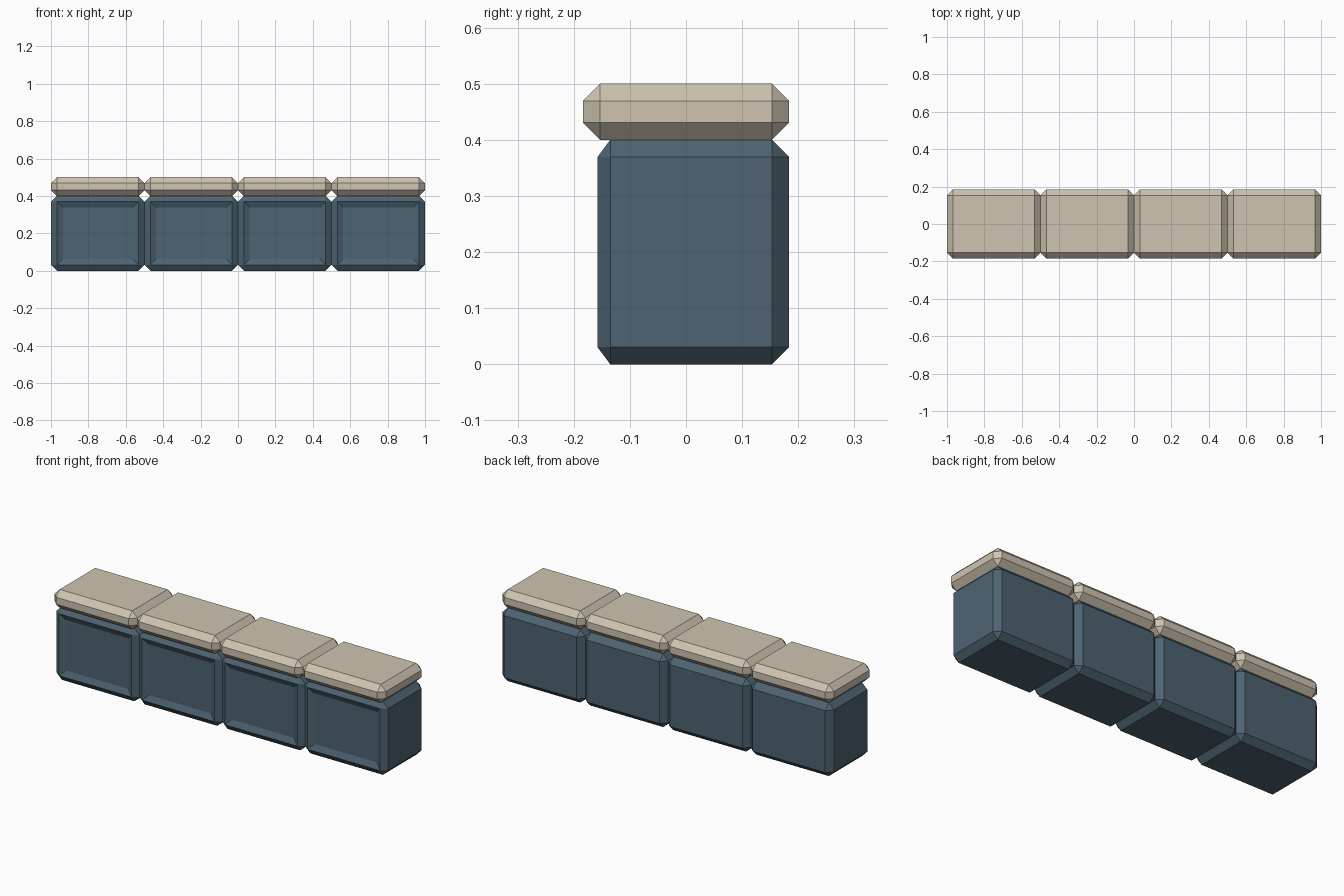
import bpy, bmesh
from mathutils import Vector

if "Cube" in bpy.data.objects:
    bpy.data.objects.remove(bpy.data.objects["Cube"])

CHAMFER = 0.031


def material(name, color):
    m = bpy.data.materials.new(name)
    m.diffuse_color = (*color, 1)
    m.use_nodes = True
    m.node_tree.nodes["Principled BSDF"].inputs["Base Color"].default_value = m.diffuse_color
    return m


def chamfered_box(size, centre):
    bm = bmesh.new()
    bmesh.ops.create_cube(bm, size=1)
    for v in bm.verts:
        v.co = Vector(a * b for a, b in zip(v.co, size)) + Vector(centre)
    bmesh.ops.bevel(bm, geom=bm.edges[:], offset=CHAMFER, segments=1,
                    profile=0.5, affect='EDGES')
    return bm


def add_object(name, bm, mat):
    bm.normal_update()
    mesh = bpy.data.meshes.new(name)
    bm.to_mesh(mesh)
    bm.free()
    mesh.materials.append(mat)
    ob = bpy.data.objects.new(name, mesh)
    bpy.context.collection.objects.link(ob)


blue = material("blue_body", (0.075, 0.125, 0.165))
cream = material("cream_top", (0.62, 0.55, 0.44))

for i in range(4):
    x = -0.75 + 0.5 * i

    # cabinet body: front pulled back under the worktop, with a flatter chamfer
    bm = chamfered_box((0.5, 0.368, 0.4), (x, 0, 0.2))
    for v in bm.verts:
        if v.co.y < -0.17:
            v.co.y = -0.158
        elif v.co.y < -0.1:
            v.co.y = -0.135
    bm.normal_update()

    # recessed front panel
    front = [f for f in bm.faces if f.normal.y < -0.99]
    bmesh.ops.inset_region(bm, faces=front, thickness=0.031, depth=0,
                           use_even_offset=True)
    for v in front[0].verts:
        v.co.y += 0.015
    add_object(f"cabinet_body_{i + 1}", bm, blue)

    # worktop slab
    bm = chamfered_box((0.5, 0.368, 0.1), (x, 0, 0.45))
    add_object(f"worktop_{i + 1}", bm, cream)
